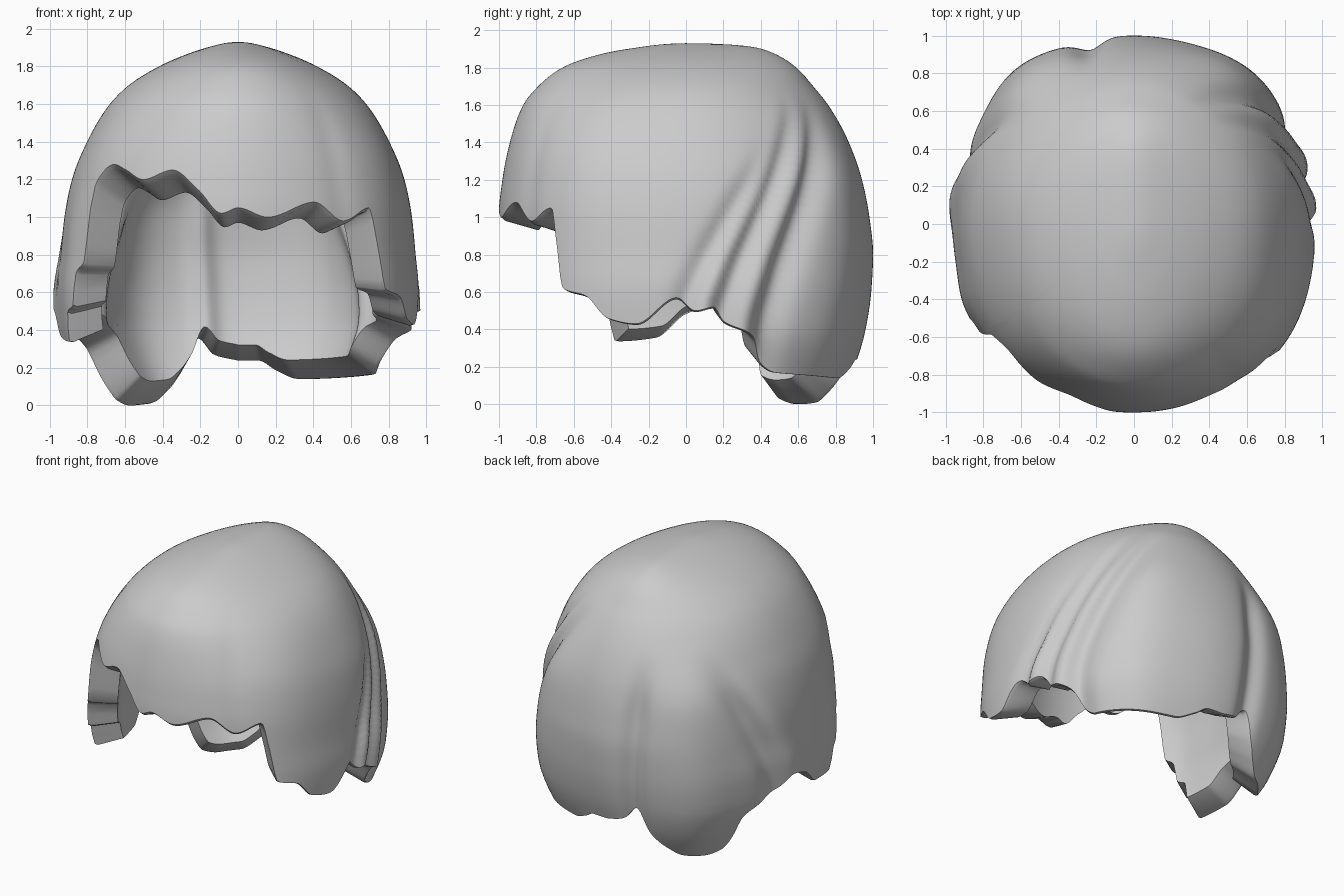
import bpy
import bmesh
import math

cube = bpy.data.objects.get("Cube")
if cube:
    bpy.data.objects.remove(cube, do_unlink=True)

CROWN = 1.93
COLUMNS, ROWS = 420, 48

# Dome radius by height: (z, front, back, side)
PROFILE = [
    (1.93, 0, 0, 0), (1.91, .24, .36, .13), (1.88, .42, .46, .23),
    (1.8, .66, .59, .42), (1.7, .79, .68, .58), (1.6, .87, .76, .68),
    (1.4, .94, .87, .8), (1.2, .98, .94, .88), (1, 1, .98, .92),
    (.8, 1, 1, .94), (.6, .99, .99, .96), (.4, .96, .96, .95),
    (.2, .92, .9, .88), (0, .85, .79, .77)]

# Hem height around the head: (angle from the front towards +x, z)
HEM = [
    (-180, .24), (-172, .27), (-166, .36), (-160, .18), (-154, .08),
    (-146, .01), (-136, 0), (-128, .03), (-125, .1), (-121, .3),
    (-114, .37), (-104, .44), (-98, .53), (-90, .49), (-80, .36),
    (-67, .34), (-65, .5), (-61, .53), (-59, .71), (-55, .76),
    (-52, 1.18), (-44, 1.28), (-38, 1.25), (-31, 1.2), (-21, 1.25),
    (-12, 1.14), (-5, 1.02), (0, 1.05), (9, 1), (24, 1.08),
    (34, .98), (44, 1.05), (47, .85), (50, .62), (58, .58),
    (65, .46), (74, .43), (87, .57), (93, .5), (99, .52),
    (103, .44), (113, .36), (118, .22), (123, .17), (130, .16),
    (158, .14), (167, .19), (173, .24), (180, .24)]

# Creases between locks: (angle at bottom, angle at top, top z, depth, width)
CREASES = [
    (88, 134, 1.6, .045, 5), (101, 144, 1.7, .06, 6),
    (116, 155, 1.7, .06, 6), (-167, -163, 1.5, .05, 5),
    (-106, -138, 1.5, .05, 6), (35, 30, 1.8, .01, 5)]

# Full locks that swell outward, in the same form
LOCKS = [
    (94, 139, 1.7, .04, 5), (108, 149, 1.7, .04, 6),
    (-97, -125, 1.4, .03, 9), (-142, -146, 1.6, .055, 16),
    (140, 154, 1.6, .045, 16), (50, 50, 1.8, .05, 24),
    (-46, -46, 1.8, .04, 24), (-65, -65, 1.3, .015, 8)]


def smooth(a, b, x):
    t = min(1, max(0, (x - a) / (b - a)))
    return t * t * (3 - 2 * t)


def curve(points, x):
    """Smooth curve through points whose tangents never overshoot."""
    def slope(i):
        return (points[i + 1][1] - points[i][1]) / (points[i + 1][0] - points[i][0])

    def tangent(i):
        if i == 0 or i == len(points) - 1:
            return slope(min(i, len(points) - 2))
        a, b = slope(i - 1), slope(i)
        return 2 * a * b / (a + b) if a * b > 0 else 0

    i = 0
    while i < len(points) - 2 and x > points[i + 1][0]:
        i += 1
    (x0, y0), (x1, y1) = points[i], points[i + 1]
    h = x1 - x0
    t = min(1, max(0, (x - x0) / h))
    blend = smooth(0, 1, t)
    return (y0 * (1 - blend) + y1 * blend
            + h * t * (1 - t) * ((1 - t) * tangent(i) - t * tangent(i + 1)))


def side_curve(column):
    return [(math.sqrt(CROWN - row[0]), row[column]) for row in PROFILE]


FRONT, BACK, SIDE = (side_curve(c) for c in (1, 2, 3))


def relief(folds, angle, z):
    """Height of all folds at a point; each fold fades out at its top."""
    total = 0
    for low, high, top, depth, width in folds:
        rise = max(0, z - .4) / (top - .4)
        center = low + (high - low) * rise ** 1.4
        away = (angle - center + 180) % 360 - 180
        fade = 1 - smooth(top - .5, top, z)
        total += depth * fade * math.exp(-(away / width) ** 2)
    return total


def surface(angle, z):
    a = math.radians(angle)
    s, c = math.sin(a), math.cos(a)
    depth = math.sqrt(max(0, CROWN - z))
    along = max(curve(FRONT if c > 0 else BACK, depth), .0001)
    across = max(curve(SIDE, depth), .0001)
    r = 1 / math.hypot(c / along, s / across)
    r += relief(LOCKS, angle, z) - relief(CREASES, angle, z)
    return r * s, -r * c, z


def shrink(point, factor):
    """Move a point towards the middle of the head."""
    x, y, z = point
    return x * factor, y * factor, .65 + (z - .65) * factor


# Hair shell: outer dome, rolled hem, inner dome
bm = bmesh.new()
columns = []
for i in range(COLUMNS):
    angle = -180 + 360 * i / COLUMNS
    hem = curve(HEM, angle)
    outer = [surface(angle, CROWN - (CROWN - hem) * (j / ROWS) ** 1.7)
             for j in range(1, ROWS + 1)]
    x, y, z = outer[-1]
    lip = shrink((x, y, z - .012), .975)
    inner = [shrink(p, .8) for p in reversed(outer)]
    columns.append([bm.verts.new(p) for p in outer + [lip] + inner])

crown = bm.verts.new((0, 0, CROWN))
inner_crown = bm.verts.new(shrink((0, 0, CROWN), .8))
for i, left in enumerate(columns):
    right = columns[(i + 1) % COLUMNS]
    bm.faces.new((crown, left[0], right[0]))
    bm.faces.new((inner_crown, right[-1], left[-1]))
    for j in range(len(left) - 1):
        bm.faces.new((left[j], left[j + 1], right[j + 1], right[j]))
bmesh.ops.recalc_face_normals(bm, faces=bm.faces)

mesh = bpy.data.meshes.new("hair_shell")
bm.to_mesh(mesh)
bm.free()
hair = bpy.data.objects.new("hair_shell", mesh)
bpy.context.collection.objects.link(hair)

# Plain light grey
grey = bpy.data.materials.new("light grey")
grey.use_nodes = True
grey.diffuse_color = (.6, .6, .6, 1)
grey.node_tree.nodes["Principled BSDF"].inputs["Base Color"].default_value = (.6, .6, .6, 1)
mesh.materials.append(grey)

bpy.ops.object.select_all(action='DESELECT')
hair.select_set(True)
bpy.context.view_layer.objects.active = hair
bpy.ops.object.shade_smooth_by_angle(angle=math.radians(40))
